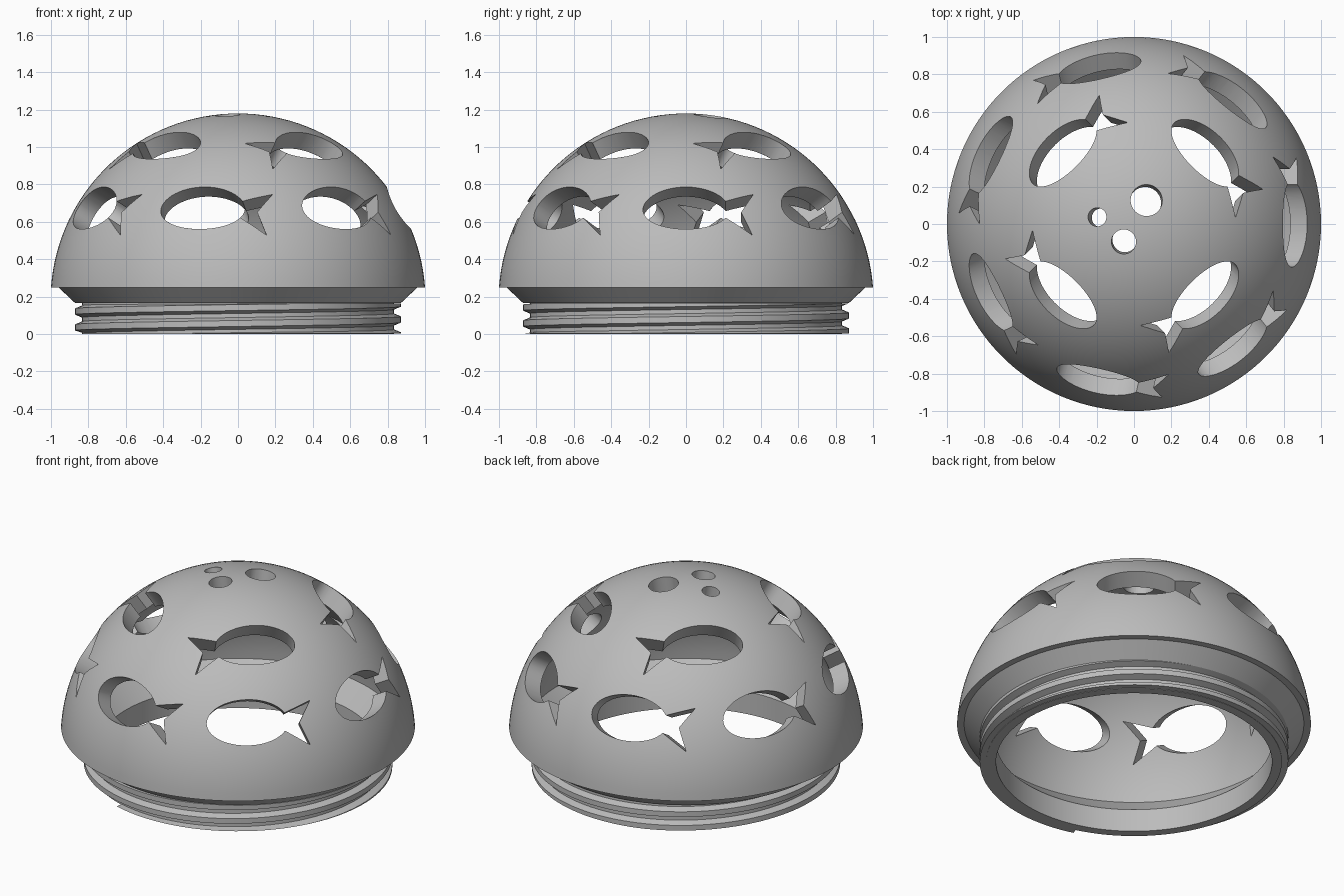
import bpy, bmesh
from math import sin, cos, pi, radians, sqrt, atan2, asin
from mathutils import Vector

if "Cube" in bpy.data.objects:
    bpy.data.objects.remove(bpy.data.objects["Cube"])

R_OUT, R_IN, CENTRE_Z, RIM_Z = 1.0026, 0.9, 0.177, 0.25
SEGS = 128

grey = bpy.data.materials.new("plain grey")
grey.use_nodes = True
grey.diffuse_color = (0.5, 0.5, 0.5, 1)
grey.node_tree.nodes["Principled BSDF"].inputs["Base Color"].default_value = (0.5, 0.5, 0.5, 1)


def make_object(name, bm):
    bmesh.ops.recalc_face_normals(bm, faces=bm.faces)
    mesh = bpy.data.meshes.new(name)
    bm.to_mesh(mesh)
    bm.free()
    mesh.materials.append(grey)
    obj = bpy.data.objects.new(name, mesh)
    bpy.context.collection.objects.link(obj)
    return obj


def activate(obj):
    bpy.ops.object.select_all(action='DESELECT')
    obj.select_set(True)
    bpy.context.view_layer.objects.active = obj


def arc(radius, z_start, steps):
    """Points on a sphere section from z_start up to just below the pole."""
    a0 = asin((z_start - CENTRE_Z) / radius)
    angles = [a0 + (pi / 2 - a0) * i / steps for i in range(steps)]
    return [(radius * cos(a), CENTRE_Z + radius * sin(a)) for a in angles]


# Hollow dome with shoulder and neck, lathed from one profile
def build_shell():
    outer = arc(R_OUT, RIM_Z, 32)[::-1]
    neck = [(0.96, RIM_Z), (0.87, 0.165), (0.835, 0.165), (0.835, 0),
            (0.78, 0), (0.78, 0.14)]
    profile = outer + neck + arc(R_IN, 0.255, 28)
    bm = bmesh.new()
    rings = []
    for r, z in profile:
        rings.append([bm.verts.new((r * cos(2 * pi * i / SEGS), r * sin(2 * pi * i / SEGS), z))
                      for i in range(SEGS)])
    for a, b in zip(rings, rings[1:]):
        for i in range(SEGS):
            j = (i + 1) % SEGS
            bm.faces.new((a[i], a[j], b[j], b[i]))
    # Close both poles with fans
    for ring, radius in ((rings[0], R_OUT), (rings[-1], R_IN)):
        pole = bm.verts.new((0, 0, CENTRE_Z + radius))
        for i in range(SEGS):
            bm.faces.new((ring[i], ring[(i + 1) % SEGS], pole))
    return make_object("dome_shell", bm)


# Radial prism through the wall, from a flat outline
def add_prism(bm, outline, azimuth, elevation):
    out = Vector((cos(elevation) * cos(azimuth), cos(elevation) * sin(azimuth), sin(elevation)))
    side = Vector((-sin(azimuth), cos(azimuth), 0))
    up = out.cross(side)
    centre = Vector((0, 0, CENTRE_Z))
    inner, outer = [[bm.verts.new(centre + out * w + side * u + up * v) for u, v in outline]
                    for w in (0.7, 1.15)]
    bm.faces.new(inner)
    bm.faces.new(outer)
    n = len(outline)
    for i in range(n):
        j = (i + 1) % n
        bm.faces.new((inner[i], inner[j], outer[j], outer[i]))


def oval(a, b, start=0.0, steps=48):
    span = 2 * pi - 2 * start
    count = steps + 1 if start else steps
    return [(a * cos(start + span * i / steps), b * sin(start + span * i / steps))
            for i in range(count)]


def build_cutters():
    bm = bmesh.new()
    fish = oval(0.23, 0.13, 0.4) + [(0.355, -0.13), (0.295, -0.005), (0.36, 0.122)]
    flipped = [(-u, v) for u, v in fish]
    # Lower row of seven fish, upper row of four swimming the other way
    for i in range(7):
        add_prism(bm, fish, 2 * pi * i / 7, radians(30))
    for i in range(4):
        add_prism(bm, flipped, pi / 4 + i * pi / 2, radians(56.7))
    # Three bubbles around the crown
    for x, y, r in ((0.067, 0.127, 0.085), (-0.055, -0.095, 0.066), (-0.197, 0.037, 0.05)):
        dist = sqrt(x * x + y * y)
        add_prism(bm, oval(r, r, steps=40), atan2(y, x), pi / 2 - asin(dist / R_OUT))
    obj = make_object("hole_cutters", bm)
    obj.hide_render = True
    return obj


# Helical screw thread around the neck, trimmed flat at both ends
def build_thread():
    section = [(0.82, -0.038), (0.872, -0.016), (0.872, 0.016), (0.82, 0.038)]
    pitch, z_zero, step = 0.085, 0.078, 2 * pi / SEGS
    bm = bmesh.new()
    rings = []
    for i in range(-int(1.3 * SEGS), int(1.4 * SEGS)):
        a = i * step
        z_mid = z_zero + pitch * a / (2 * pi)
        rings.append([bm.verts.new((r * cos(a), r * sin(a), min(max(z_mid + dz, 0.002), 0.164)))
                      for r, dz in section])
    for a, b in zip(rings, rings[1:]):
        for k in range(4):
            m = (k + 1) % 4
            bm.faces.new((a[k], a[m], b[m], b[k]))
    bm.faces.new(rings[0])
    bm.faces.new(rings[-1])
    return make_object("screw_thread", bm)


shell = build_shell()
cutters = build_cutters()
mod = shell.modifiers.new("holes", 'BOOLEAN')
mod.operation = 'DIFFERENCE'
mod.solver = 'EXACT'
mod.object = cutters
activate(shell)
bpy.ops.object.modifier_apply(modifier=mod.name)
bpy.data.objects.remove(cutters)

thread = build_thread()
for obj in (shell, thread):
    activate(obj)
    bpy.ops.object.shade_smooth_by_angle(angle=radians(25))
